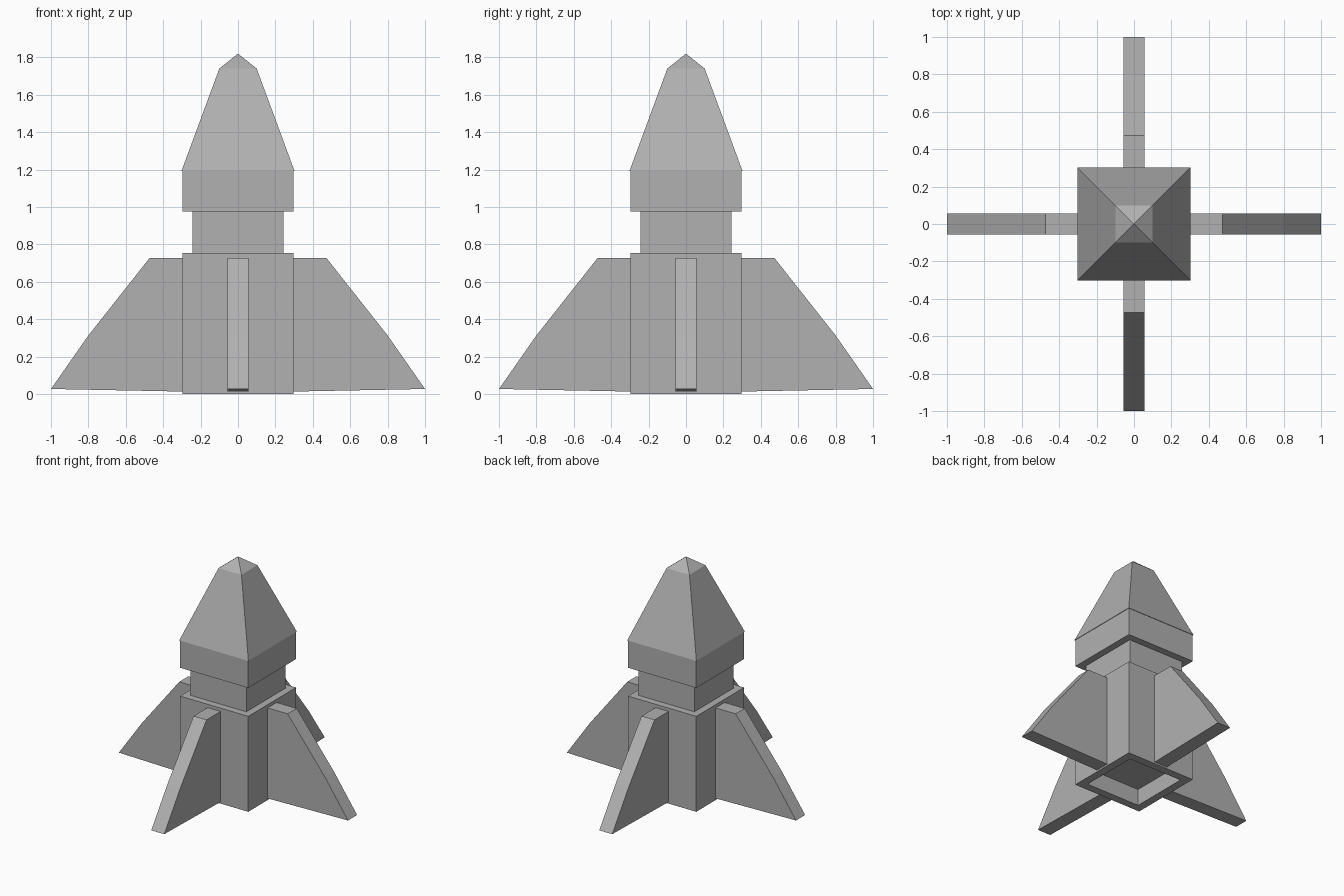
import bpy, bmesh
from math import pi
from mathutils import Matrix

if "Cube" in bpy.data.objects:
    bpy.data.objects.remove(bpy.data.objects["Cube"])

# Dark grey paint shared by all parts
paint = bpy.data.materials.new("dark_grey")
paint.diffuse_color = (0.44, 0.44, 0.44, 1)
paint.use_nodes = True
paint.node_tree.nodes["Principled BSDF"].inputs["Base Color"].default_value = paint.diffuse_color


def make_object(name, bm):
    bmesh.ops.recalc_face_normals(bm, faces=bm.faces)
    mesh = bpy.data.meshes.new(name)
    bm.to_mesh(mesh)
    bm.free()
    mesh.materials.append(paint)
    obj = bpy.data.objects.new(name, mesh)
    bpy.context.collection.objects.link(obj)
    return obj


def square_tower(name, profile):
    """Loft square rings through (half_width, z) pairs; zero width is a point."""
    bm = bmesh.new()
    rings = []
    for h, z in profile:
        corners = [(-h, -h), (h, -h), (h, h), (-h, h)] if h else [(0, 0)]
        rings.append([bm.verts.new((x, y, z)) for x, y in corners])
    for a, b in zip(rings, rings[1:]):
        for i in range(4):
            j = (i + 1) % 4
            bm.faces.new([a[i], a[j], b[0]] if len(b) == 1 else [a[i], a[j], b[j], b[i]])
    bm.faces.new(rings[0])
    return make_object(name, bm)


def fin(name, outline, thickness, angle):
    """Extrude a side outline (radius, z) and turn it around the body."""
    bm = bmesh.new()
    face = bm.faces.new([bm.verts.new((r, -thickness / 2, z)) for r, z in outline])
    ext = bmesh.ops.extrude_face_region(bm, geom=[face], use_keep_orig=True)
    moved = [v for v in ext["geom"] if isinstance(v, bmesh.types.BMVert)]
    bmesh.ops.translate(bm, verts=moved, vec=(0, thickness, 0))
    bmesh.ops.rotate(bm, verts=bm.verts, cent=(0, 0, 0), matrix=Matrix.Rotation(angle, 3, 'Z'))
    return make_object(name, bm)


# Hull: nozzle recess, lower body, neck, head band, slightly overhanging nose and tip
square_tower("rocket_hull", [
    (0.235, 0.13), (0.235, 0.0), (0.298, 0.0), (0.298, 0.753),
    (0.243, 0.753), (0.243, 0.977), (0.298, 0.977), (0.298, 1.193),
    (0.302, 1.193), (0.10, 1.74), (0, 1.82),
])

# Four swept fins
FIN = [(0.29, 0.013), (1.0, 0.027), (0.80, 0.313), (0.473, 0.727), (0.29, 0.727)]
for label, k in (("right", 0), ("back", 1), ("left", 2), ("front", 3)):
    fin(label + "_fin", FIN, 0.113, k * pi / 2)
